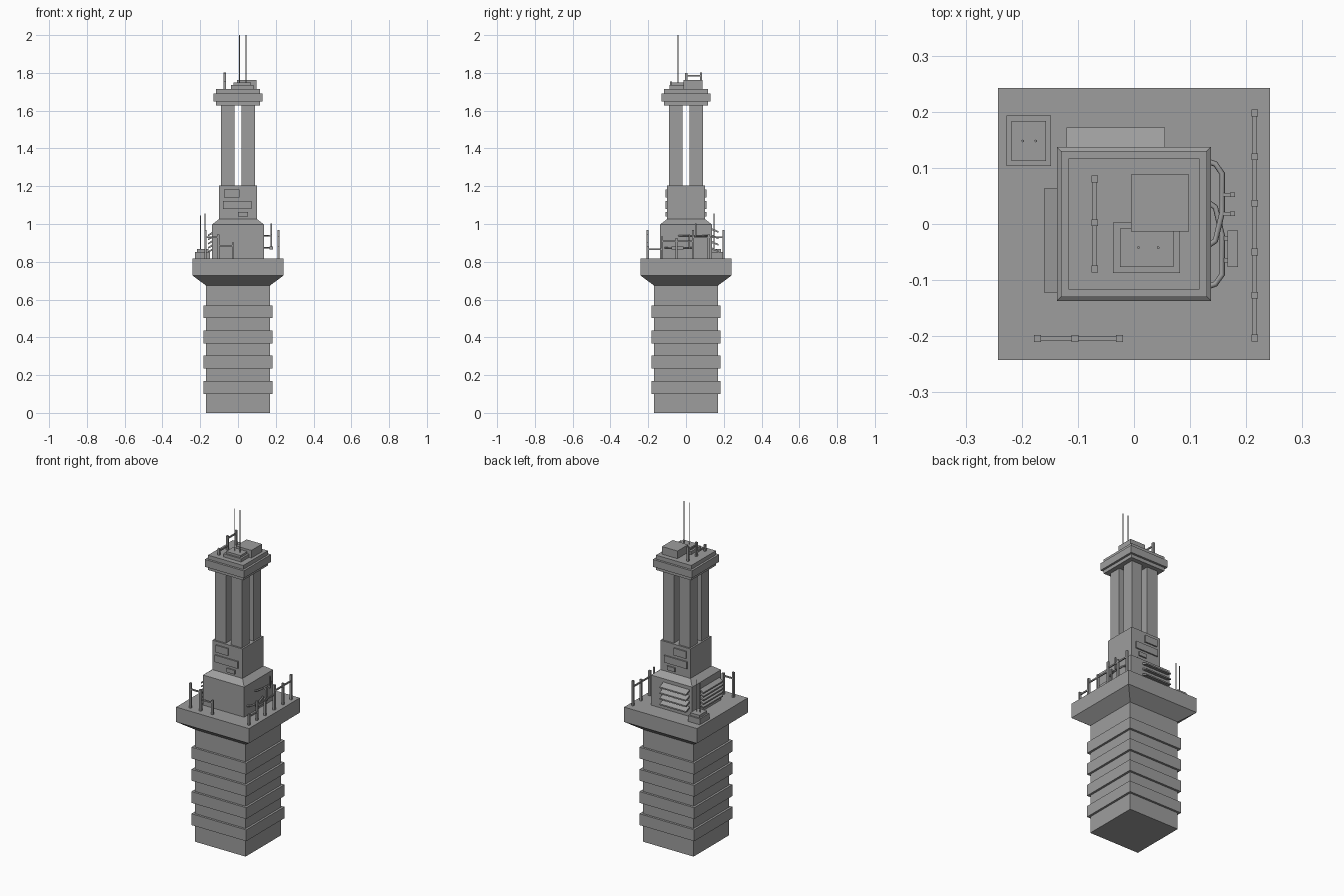
import bpy
import bmesh
from mathutils import Matrix, Vector

if "Cube" in bpy.data.objects:
    bpy.data.objects.remove(bpy.data.objects["Cube"], do_unlink=True)

GREY = (0.34, 0.34, 0.34, 1)
mat = bpy.data.materials.new("concrete grey")
mat.use_nodes = True
mat.diffuse_color = GREY
mat.node_tree.nodes["Principled BSDF"].inputs["Base Color"].default_value = GREY


def finish(name, bm):
    bmesh.ops.recalc_face_normals(bm, faces=bm.faces)
    me = bpy.data.meshes.new(name)
    bm.to_mesh(me)
    bm.free()
    me.materials.append(mat)
    ob = bpy.data.objects.new(name, me)
    bpy.context.collection.objects.link(ob)
    return ob


def box(name, x, y, z):
    """Box from three (low, high) ranges."""
    bm = bmesh.new()
    size = [r[1] - r[0] for r in (x, y, z)]
    mid = [(r[0] + r[1]) / 2 for r in (x, y, z)]
    bmesh.ops.create_cube(bm, size=1, matrix=Matrix.Translation(mid) @ Matrix.Diagonal((*size, 1)))
    return finish(name, bm)


def square_tower(name, profile):
    """Stack of square sections given as (half width, height)."""
    bm = bmesh.new()
    rings = [[bm.verts.new((h * sx, h * sy, z)) for sx, sy in ((-1, -1), (1, -1), (1, 1), (-1, 1))]
             for h, z in profile]
    bm.faces.new(rings[0])
    bm.faces.new(rings[-1])
    for a, b in zip(rings, rings[1:]):
        for i in range(4):
            j = (i + 1) % 4
            bm.faces.new((a[i], a[j], b[j], b[i]))
    return finish(name, bm)


def rod(name, x, y, z0, z1, r=0.0025):
    bm = bmesh.new()
    bmesh.ops.create_cone(bm, cap_ends=True, segments=6, radius1=r, radius2=r, depth=z1 - z0,
                          matrix=Matrix.Translation((x, y, (z0 + z1) / 2)))
    return finish(name, bm)


def pipe(name, points, r=0.005):
    cu = bpy.data.curves.new(name, "CURVE")
    cu.dimensions = "3D"
    cu.bevel_depth = r
    cu.bevel_resolution = 1
    cu.use_fill_caps = True
    sp = cu.splines.new("POLY")
    sp.points.add(len(points) - 1)
    for p, co in zip(sp.points, points):
        p.co = (*co, 1)
    cu.materials.append(mat)
    ob = bpy.data.objects.new(name, cu)
    bpy.context.collection.objects.link(ob)


def railing(name, axis, fixed, base, posts, half=0.006):
    """Uneven posts (position, top) with bars joining neighbours."""
    def ranges(lo, hi, w):
        line = (fixed - w, fixed + w)
        return ((lo, hi), line) if axis == "x" else (line, (lo, hi))
    for p, top in posts:
        box(name + "_post", *ranges(p - half, p + half, half), (base, top))
    for (p, a), (q, b) in zip(posts, posts[1:]):
        z = min(a, b) - 0.012
        box(name + "_bar", *ranges(p, q, half * 0.6), (z - 0.008, z))


def louvres(name, side, lo, hi, wall, depth, zs):
    """Sloping slats standing out from a wall; side is the outward direction."""
    along = Vector((1, 0, 0)) if side.y else Vector((0, 1, 0))
    for z in zs:
        bm = bmesh.new()
        section = [(wall - 0.005, z + 0.018), (wall + depth, z), (wall + depth, z - 0.008),
                   (wall - 0.005, z + 0.006)]
        ends = [[bm.verts.new(along * t + side * d + Vector((0, 0, h))) for d, h in section]
                for t in (lo, hi)]
        for e in ends:
            bm.faces.new(e)
        for i in range(4):
            j = (i + 1) % 4
            bm.faces.new((ends[0][i], ends[0][j], ends[1][j], ends[1][i]))
        finish(name, bm)


# Lower shaft, collar bands and flared deck
square_tower("lower_shaft", [(0.169, 0), (0.169, 0.68)])
for i in range(4):
    z = 0.101 + i * 0.1335
    square_tower("shaft_band", [(0.182, z), (0.182, z + 0.068)])
square_tower("deck", [(0.169, 0.674), (0.242, 0.728), (0.242, 0.817)])

# Machine house and upper block
square_tower("machine_house", [(0.137, 0.81), (0.137, 0.998), (0.1, 1.026), (0.1, 1.203)])
for x, z in (((-0.075, 0.008), (1.14, 1.183)), ((-0.08, 0.072), (1.08, 1.122)),
             ((0.0, 0.052), (1.04, 1.064))):
    box("wall_panel", x, (-0.108, 0.108), z)

# Four open pillars and stepped cap
for sx in (-1, 1):
    for sy in (-1, 1):
        box("pillar", sorted((sx * 0.018, sx * 0.09)), sorted((sy * 0.018, sy * 0.09)), (1.2, 1.63))
square_tower("cap_core", [(0.117, 1.627), (0.117, 1.716)])
square_tower("cap_band", [(0.13, 1.648), (0.13, 1.692)])

# Roof equipment
box("roof_box", (-0.005, 0.098), (-0.013, 0.088), (1.71, 1.762))
box("roof_plinth", (-0.037, 0.082), (-0.087, 0.003), (1.71, 1.735))
box("roof_plinth_top", (-0.025, 0.07), (-0.077, -0.008), (1.73, 1.748))
for x in (0.008, 0.043):
    rod("roof_antenna", x, -0.042, 1.74, 2.0)
railing("roof_railing", "y", -0.07, 1.71, [(-0.08, 1.755), (0.002, 1.8), (0.08, 1.803)])

# Deck railings
railing("side_railing", "y", 0.215, 0.81,
        [(-0.203, 0.882), (-0.127, 0.935), (-0.05, 0.925), (0.037, 0.967), (0.12, 0.945), (0.198, 0.967)])
railing("front_railing", "x", -0.204, 0.81, [(-0.172, 0.967), (-0.105, 0.945), (-0.026, 0.902)])

# Antenna base on the deck
box("antenna_base", (-0.227, -0.148), (0.103, 0.193), (0.817, 0.852))
box("antenna_base_top", (-0.218, -0.157), (0.112, 0.184), (0.85, 0.868))
for x, top in ((-0.198, 1.045), (-0.175, 1.056)):
    rod("deck_antenna", x, 0.148, 0.86, top)

# Ventilation louvres
louvres("back_louvre", Vector((0, 1, 0)), -0.12, 0.055, 0.137, 0.035, [0.86 + i * 0.034 for i in range(4)])
louvres("right_louvre", Vector((-1, 0, 0)), -0.122, 0.063, 0.137, 0.023, [0.855 + i * 0.022 for i in range(5)])

# Wall pipes and fittings
for s, z in ((1, 0.938), (-1, 0.875)):
    pipe("wall_pipe", [(x, s * y, z) for x, y in
                       ((0.13, 0.112), (0.145, 0.107), (0.157, 0.09), (0.157, 0.02), (0.145, -0.03), (0.13, -0.04))])
for y, z0, z1 in ((0.052, 0.93, 1.003), (0.018, 0.867, 0.945)):
    box("valve_stem", (0.171, 0.18), (y - 0.004, y + 0.004), (z0, z1))
    box("valve_arm", (0.155, 0.175), (y - 0.003, y + 0.003), (0.934, 0.942))
box("pipe_box", (0.167, 0.185), (-0.077, -0.012), (0.865, 0.88))
for y in (-0.065, -0.025):
    box("pipe_box_arm", (0.155, 0.17), (y - 0.004, y + 0.004), (0.869, 0.877))
